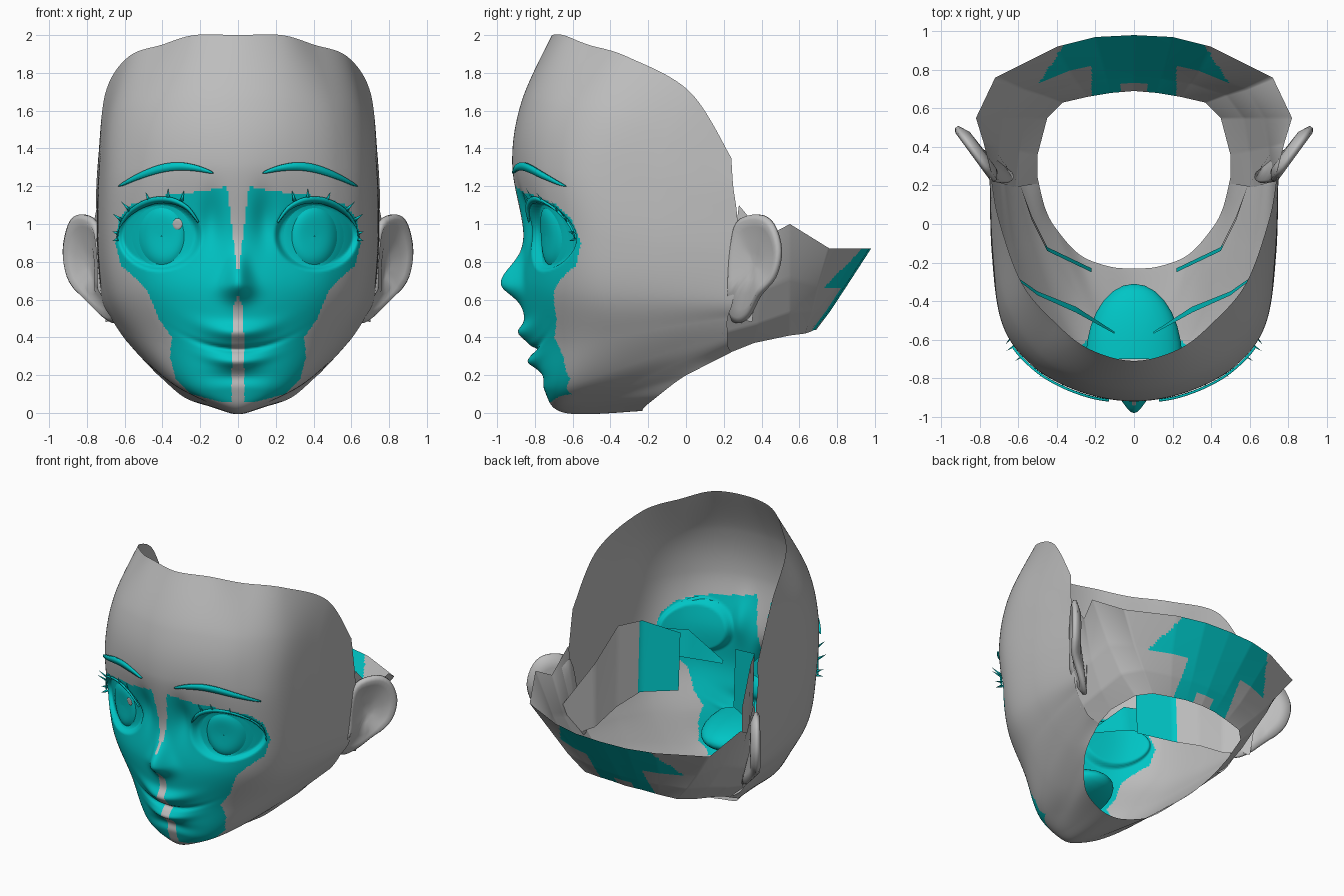
import bpy, bmesh, math
from math import exp, sin, cos, pi
from mathutils import Vector
from mathutils.bvhtree import BVHTree

if "Cube" in bpy.data.objects:
    bpy.data.objects.remove(bpy.data.objects["Cube"])

def material(name, rgb):
    m = bpy.data.materials.new(name)
    m.use_nodes = True
    m.diffuse_color = (*rgb, 1)
    m.node_tree.nodes["Principled BSDF"].inputs["Base Color"].default_value = (*rgb, 1)
    return m

GREY = material("plain_grey", (0.51, 0.51, 0.51))
TEAL = material("bright_teal", (0, 0.56, 0.56))

def make(name, verts, faces, mats, rule=None, mirror=True, thick=0):
    """Smooth mesh object with optional colour rule, mirror and thickness."""
    me = bpy.data.meshes.new(name)
    me.from_pydata([tuple(v) for v in verts], [], faces)
    bm = bmesh.new()
    bm.from_mesh(me)
    bmesh.ops.remove_doubles(bm, verts=bm.verts, dist=0.0002)
    bmesh.ops.recalc_face_normals(bm, faces=bm.faces)
    bm.to_mesh(me)
    bm.free()
    for m in mats:
        me.materials.append(m)
    for p in me.polygons:
        p.use_smooth = True
        p.material_index = int(rule(p.center)) if rule else 0
    ob = bpy.data.objects.new(name, me)
    bpy.context.collection.objects.link(ob)
    if thick:
        mod = ob.modifiers.new("thickness", "SOLIDIFY")
        mod.thickness, mod.offset = thick, 0
    if mirror:
        ob.modifiers.new("mirror", "MIRROR").merge_threshold = 0.0005

def spline(pts, n, linear=False, before=None, closed=False):
    """Sample a smooth or straight path through the points."""
    p = [Vector(q) for q in pts]
    if closed:
        p = [p[-1]] + p + [p[0], p[1]]
    else:
        p = [Vector(before) if before else p[0]] + p + [p[-1]]
    out = []
    for a, b, c, d in zip(p, p[1:], p[2:], p[3:]):
        for i in range(n):
            t = i / n
            curve = 2 * b + (c - a) * t + (2 * a - 5 * b + 4 * c - d) * t * t + (3 * b - a - 3 * c + d) * t ** 3
            out.append(b.lerp(c, t) if linear else curve / 2)
    return out if closed else out + [p[-2]]

def grid_faces(rows, cols, wrap=False):
    return [(r * cols + c, r * cols + (c + 1) % cols, (r + 1) * cols + (c + 1) % cols, (r + 1) * cols + c)
            for r in range(rows - 1) for c in range(cols if wrap else cols - 1)]

def loft(rings, across, down, linear=False):
    """Surface through rings; smooth ones start at the middle of the model."""
    wide = []
    for ring in rings:
        x, y, z = ring[1]
        wide.append(spline(ring, across, linear, None if linear else (-x, y, z)))
    columns = [spline(col, down, linear) for col in zip(*wide)]
    return [v for row in zip(*columns) for v in row], grid_faces(len(columns[0]), len(columns))

def lookup(table, z):
    for (a, u), (b, v) in zip(table, table[1:]):
        if a <= z <= b:
            return u + (v - u) * (z - a) / (b - a)
    return 0

def bump(v, centre, size):
    return exp(-((v - centre) / size) ** 2)

def sculpt(v):
    """Push the nose, lips and eye sockets out of or into the face."""
    x, y, z = v
    if y > -0.3:
        return v
    nose = 0.11 * bump(z, 0.685, 0.127 if z > 0.685 else 0.08)
    y -= nose * bump(x, 0, 0.05 + 0.03 * bump(z, 0.63, 0.1))
    y += 0.035 * bump(x, 0.14, 0.06) * bump(z, 1.02, 0.14)
    line = 0.335 + 0.9 * x * x
    y -= 0.05 * bump(x, 0, 0.16) * bump(z, line + 0.09, 0.045)
    y += 0.035 * bump(x, 0, 0.18) * bump(z, line, 0.016)
    y -= 0.035 * bump(x, 0, 0.14) * bump(z, line - 0.065, 0.03)
    y += 0.025 * bump(x, 0, 0.14) * bump(z, 0.19, 0.04)
    r = math.hypot((x - 0.415) / 0.215, (z - 0.94) / 0.18)
    t = min(1, max(0, (1.06 - r) / 0.18))
    return Vector((x, y + 0.045 * t * t * (3 - 2 * t), z))

# Face shell: half rings from the middle of the face round to the ear
top = [(0, -.71, 2), (.23, -.65, 2), (.4, -.52, 1.95), (.58, -.31, 1.885), (.7, .02, 1.7), (.74, .24, 1.35)]
forehead = [(0, -.87, 1.65), (.27, -.82, 1.65), (.5, -.68, 1.62), (.66, -.44, 1.58), (.72, -.12, 1.45), (.75, .25, 1.2)]
brow = [(0, -.92, 1.32), (.28, -.87, 1.32), (.52, -.74, 1.3), (.68, -.52, 1.27), (.735, -.14, 1.2), (.75, .27, 1.05)]
eye = [(0, -.86, .95), (.28, -.8, .95), (.52, -.7, .95), (.68, -.5, .93), (.735, -.15, .88), (.745, .28, .82)]
cheek = [(0, -.87, .65), (.25, -.82, .65), (.48, -.7, .65), (.64, -.48, .63), (.7, -.15, .62), (.72, .25, .6)]
mouth = [(0, -.83, .38), (.24, -.76, .38), (.42, -.62, .38), (.54, -.42, .4), (.62, -.12, .45), (.67, .22, .5)]
chin = [(0, -.755, .13), (.16, -.73, .12), (.29, -.63, .14), (.41, -.42, .21), (.53, -.1, .32), (.62, .22, .42)]
jaw = [(0, -.64, 0), (.1, -.6, .025), (.2, -.5, .07), (.33, -.31, .14), (.48, -.05, .26), (.57, .22, .36)]
neck = [(0, -.23, .01), (.13, -.22, .03), (.28, -.16, .08), (.4, -.03, .18), (.46, .08, .24), (.5, .24, .32)]

OUTER = [(.06, .1), (.1, .25), (.18, .33), (.3, .36), (.4, .35), (.5, .42), (.65, .48), (.72, .55), (.78, .62),
         (.9, .65), (1.03, .63), (1.1, .57), (1.14, .45), (1.165, .3), (1.17, .2), (1.2, .06)]
INNER = [(0, .035), (.55, .03), (.63, 0), (.72, 0), (1.2, .06)]

def mask(c):
    front = -0.58 if c.z < 0.4 else -0.4
    return c.y < front and lookup(INNER, c.z) < abs(c.x) < lookup(OUTER, c.z)

verts, faces = loft([top, forehead, brow, eye, cheek, mouth, chin, jaw, neck], 28, 28)
verts = [sculpt(v) for v in verts]
make("face_shell", verts, faces, [GREY, TEAL], mask)
tree = BVHTree.FromPolygons(verts, faces)

def on_face(x, z, out=0.0):
    hit = tree.ray_cast(Vector((x, -2, z)), Vector((0, 1, 0)))[0]
    return Vector((x, (hit.y if hit else -0.5) - out, z))

# Nape: flared sheet behind the ears
nape_edge = [(.745, .28, 1.1), (.78, .42, .93), (.82, .55, 1), (.72, .76, .87), (.4, .92, .87), (.2, .97, .87), (0, .98, .87)]
nape_mid = [(.718, .22, .6), (.7, .4, .65), (.68, .55, .71), (.58, .7, .67), (.34, .8, .67), (.165, .84, .67), (0, .85, .67)]
nape_low = [(.62, .19, .42), (.6, .38, .47), (.57, .55, .53), (.48, .67, .54), (.29, .73, .54), (.14, .755, .54), (0, .765, .54)]
nape_rim = [(.5, .21, .31), (.5, .36, .37), (.45, .55, .41), (.37, .63, .42), (.24, .66, .43), (.12, .68, .44), (0, .69, .44)]

def nape_patch(c):
    wide = c.z > 0.66 and c.x < 0.36 + 0.65 * (0.87 - c.z)
    return c.y > 0.6 and (c.x < 0.22 or wide) and not (c.x < 0.07 and c.z < 0.5)

make("nape", *loft([nape_edge, nape_mid, nape_low, nape_rim], 20, 14, True), [GREY, TEAL], nape_patch)

# Inner walls: upright curved sheets inside the head, one behind the eye, one running back to the ear
eye_wall_top = [(.1, -.57, .84), (.3, -.46, 1.05), (.5, -.37, 1.05), (.63, -.27, .98)]
eye_wall_low = [(.1, -.56, .82), (.3, -.43, .86), (.5, -.35, .87), (.63, -.26, .93)]
make("eye_wall", *loft([eye_wall_top, eye_wall_low], 8, 6, True), [TEAL])
side_wall_top = [(.22, -.25, 1.13), (.45, -.14, 1.2), (.53, .02, 1.2), (.59, .2, .98), (.72, .38, .72)]
side_wall_low = [(.22, -.23, .72), (.45, -.12, .69), (.53, .04, .62), (.59, .2, .52), (.7, .35, .48)]
make("side_wall", *loft([side_wall_top, side_wall_low], 10, 8, True), [GREY, TEAL], lambda c: c.x < 0.46)

# Ears: outline rings stepped inwards to form the rim and the hollow
outline = spline([(.22, .64, 0), (.23, .85, 0), (.27, 1.01, 0), (.38, 1.05, 0), (.46, 1, 0), (.5, .86, 0),
                  (.47, .72, 0), (.39, .62, 0), (.33, .51, 0), (.27, .475, 0), (.22, .52, 0)], 4, closed=True)
steps = [(0, -.05), (.7, -.045), (1, -.015), (1, .005), (.9, .018), (.76, 0), (.5, -.005), (.25, -.03), (0, -.03)]
verts = []
for scale, lift in steps:
    for p in outline:
        y, z, _ = Vector((.34, .78, 0)).lerp(p, max(scale, 0.001))
        x = 0.72 + 0.73 * (y - 0.22) - 0.6 * max(0, 0.65 - z)
        verts.append((x + 0.8 * lift, y - 0.6 * lift, z))
make("ear", verts, grid_faces(len(steps), len(outline), True), [GREY])

# Eyes: shallow lenses laid into the sockets
def lens(name, cx, cz, a, b, out, rise, mat, side=1, mirror=True):
    rows, cols, pts = 9, 32, []
    for r in range(rows):
        k = max(r / (rows - 1), 0.001) ** 0.6
        for i in range(cols):
            t = 2 * pi * i / cols
            p = on_face(cx + a * k * cos(t), cz + b * k * sin(t), out + rise * (1 - k ** 5))
            pts.append((side * p.x, p.y, p.z))
    make(name, pts, grid_faces(rows, cols, True), [mat], mirror=mirror)

lens("eye_white", .4, .935, .16, .165, .002, .006, TEAL)
lens("iris", .405, .935, .12, .15, .008, .022, TEAL)
lens("eye_highlight", .32, 1.0, .026, .03, .032, .004, GREY, side=-1, mirror=False)

# Brows and lids: tapered strips that follow the face
def strip(name, path, width, out, thick):
    line = spline([(x, 0, z) for x, z in path], 6)
    n = len(line) - 1
    pts = []
    for side in (-1, 1):
        for i, p in enumerate(line):
            half = side * (0.002 + width * sin(pi * i / n) ** 0.7) / 2
            pts.append(on_face(p.x, p.z + half, out))
    make(name, pts, grid_faces(2, n + 1), [TEAL], thick=thick)

strip("eyebrow", [(.13, 1.27), (.22, 1.295), (.32, 1.305), (.42, 1.29), (.53, 1.25), (.63, 1.2)], .042, .012, .012)
strip("upper_lid", [(.21, 1.01), (.27, 1.085), (.36, 1.125), (.46, 1.12), (.56, 1.07), (.62, 1), (.64, .93)], .028, .015, .012)

# Lashes: small spikes fanning from the upper lid
for x, z, dx, dz in [(.3, 1.12, -.015, .06), (.37, 1.13, 0, .06), (.47, 1.12, .02, .05), (.57, 1.07, .05, .05),
                     (.615, 1.02, .05, .035), (.635, .95, .03, .01), (.635, .92, .03, -.01)]:
    root, along, depth = on_face(x, z, 0.012), Vector((dx, -0.03, dz)), Vector((0, 0.012, 0))
    across = along.cross(Vector((0, 1, 0))).normalized() * 0.01
    make("lash", [root - across, root + across, root + depth, root + along],
         [(0, 1, 2), (0, 1, 3), (1, 2, 3), (2, 0, 3)], [TEAL])

# Mouth cavity: half bowl behind the lips
verts = []
for r in range(8):
    a = pi / 2 * r / 7
    for c in range(17):
        t = pi * c / 16 - pi / 2
        verts.append((0.25 * cos(a) * cos(t), -0.7 + 0.39 * sin(a), 0.35 + 0.11 * cos(a) * sin(t)))
make("mouth_cavity", verts, grid_faces(8, 17), [TEAL])
